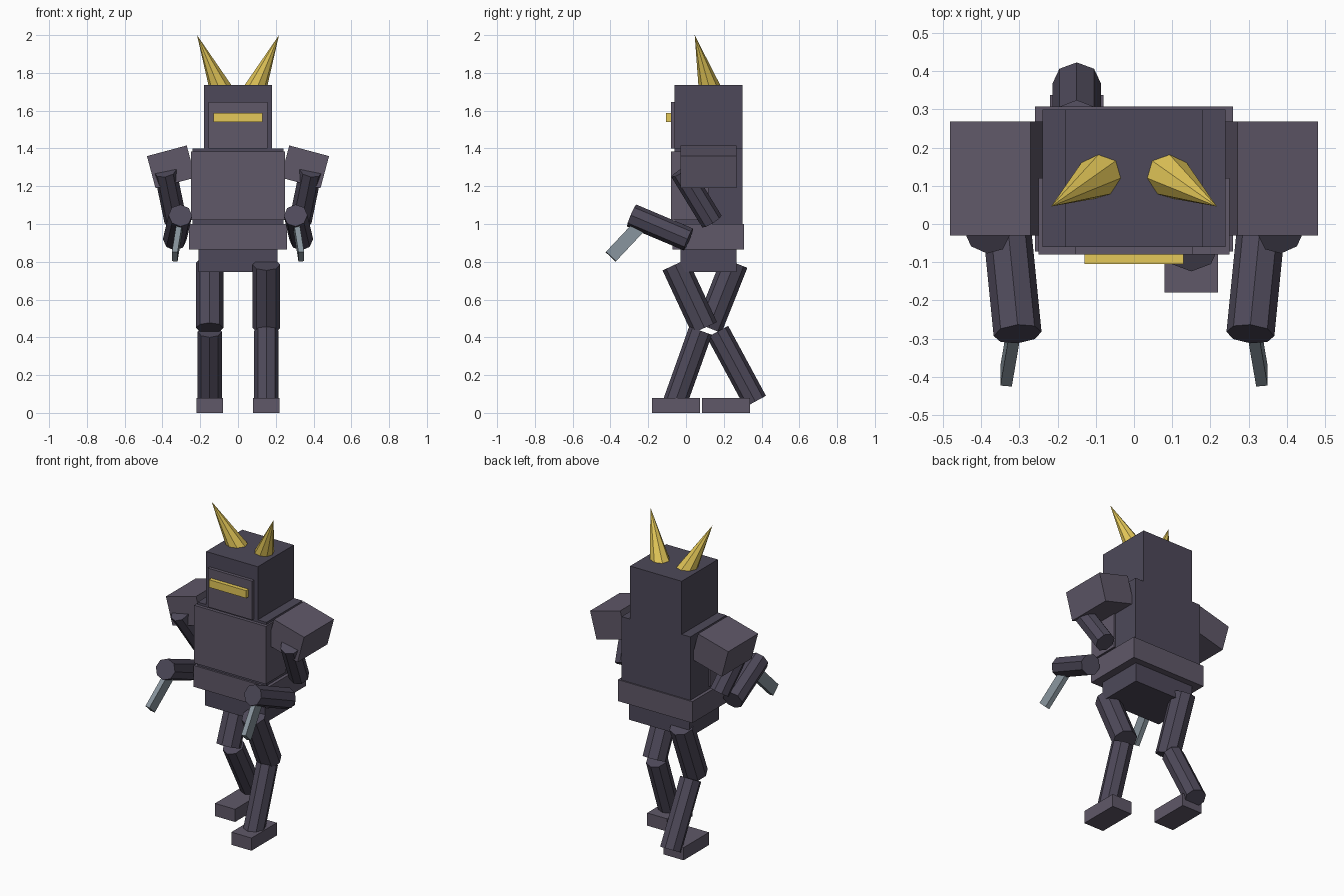
import bpy
from math import radians
from mathutils import Vector, Matrix

if "Cube" in bpy.data.objects:
    bpy.data.objects.remove(bpy.data.objects["Cube"])


def material(name, rgb):
    m = bpy.data.materials.new(name)
    m.diffuse_color = (*rgb, 1)
    m.use_nodes = True
    m.node_tree.nodes["Principled BSDF"].inputs["Base Color"].default_value = m.diffuse_color
    return m


DARK = material("dark_iron", (0.075, 0.066, 0.100))
PLATE = material("plate_iron", (0.115, 0.098, 0.140))
GOLD = material("gold", (0.78, 0.58, 0.10))
STEEL = material("steel", (0.24, 0.29, 0.33))


def finish(name, mat):
    ob = bpy.context.object
    ob.name = name
    ob.data.materials.append(mat)
    return ob


def box(name, lo, hi, mat, tilt=0):
    """Box between two corners, tilted about y."""
    lo, hi = Vector(lo), Vector(hi)
    bpy.ops.mesh.primitive_cube_add(size=1)
    ob = finish(name, mat)
    ob.matrix_world = (Matrix.Translation((lo + hi) / 2)
                       @ Matrix.Rotation(tilt, 4, 'Y')
                       @ Matrix.Diagonal((*(hi - lo), 1)))
    return ob


def place(ob, a, b, scale):
    """Aim local z from a to b, keeping local x near world x."""
    a, b = Vector(a), Vector(b)
    z = (b - a).normalized()
    y = z.cross(Vector((1, 0, 0))).normalized()
    x = y.cross(z)
    frame = Matrix((x, y, z)).transposed().to_4x4()
    ob.matrix_world = (Matrix.Translation((a + b) / 2) @ frame
                       @ Matrix.Diagonal((*scale, (b - a).length, 1)))


def limb(name, a, b, r, mat, r_end=None):
    """Eight-sided tube or spike from a to b."""
    bpy.ops.mesh.primitive_cone_add(vertices=8, radius1=1, depth=1,
                                    radius2=1 if r_end is None else r_end)
    place(finish(name, mat), a, b, (r, r))


# Head and visor
box("head", (-0.18, -0.06, 1.40), (0.18, 0.30, 1.735), DARK)
box("face_plate", (-0.155, -0.08, 1.40), (0.155, 0.0, 1.645), PLATE)
box("visor", (-0.13, -0.105, 1.54), (0.13, -0.07, 1.588), GOLD)

# Torso
box("torso", (-0.24, -0.06, 0.98), (0.24, 0.30, 1.40), DARK)
box("chest_plate", (-0.25, -0.08, 1.02), (0.25, 0.12, 1.385), PLATE)
box("belt", (-0.26, -0.072, 0.865), (0.26, 0.308, 1.0), PLATE)
box("hips", (-0.21, -0.03, 0.745), (0.21, 0.267, 0.88), DARK)

# Mirrored horns, shoulders, arms and blades
for s, side in ((1, "left"), (-1, "right")):
    limb(f"{side}_horn", (s * 0.085, 0.13, 1.70), (s * 0.217, 0.046, 2.0), 0.063, GOLD, 0)
    cx = s * 0.354
    box(f"{side}_shoulder", (cx - 0.109, -0.03, 1.2145), (cx + 0.109, 0.268, 1.3905),
        PLATE, s * radians(15))
    limb(f"{side}_upper_arm", (s * 0.385, -0.026, 1.28), (s * 0.33, 0.137, 1.013), 0.06, DARK)
    limb(f"{side}_forearm", (s * 0.335, 0.013, 0.918), (s * 0.305, -0.288, 1.045), 0.063, DARK)
    bpy.ops.mesh.primitive_cube_add(size=1)
    place(finish(f"{side}_blade", STEEL), (s * 0.307, -0.235, 1.0),
          (s * 0.335, -0.398, 0.827), (0.03, 0.073))

# Legs in mid stride: thigh top, thigh bottom, shin top, shin bottom, foot start (y, z)
STRIDE = {
    "front": (1, (-0.058, 0.785), (0.098, 0.45), (0.077, 0.435), (-0.062, 0.045), -0.18),
    "back": (-1, (0.257, 0.795), (0.12, 0.45), (0.167, 0.43), (0.367, 0.06), 0.085),
}
for side, (s, t0, t1, s0, s1, heel) in STRIDE.items():
    x = s * 0.15
    limb(f"{side}_thigh", (x, *t0), (x, *t1), 0.073, DARK)
    limb(f"{side}_shin", (x, *s0), (x, *s1), 0.064, DARK)
    box(f"{side}_foot", (x - 0.07, heel, 0), (x + 0.07, heel + 0.253, 0.08), PLATE)
